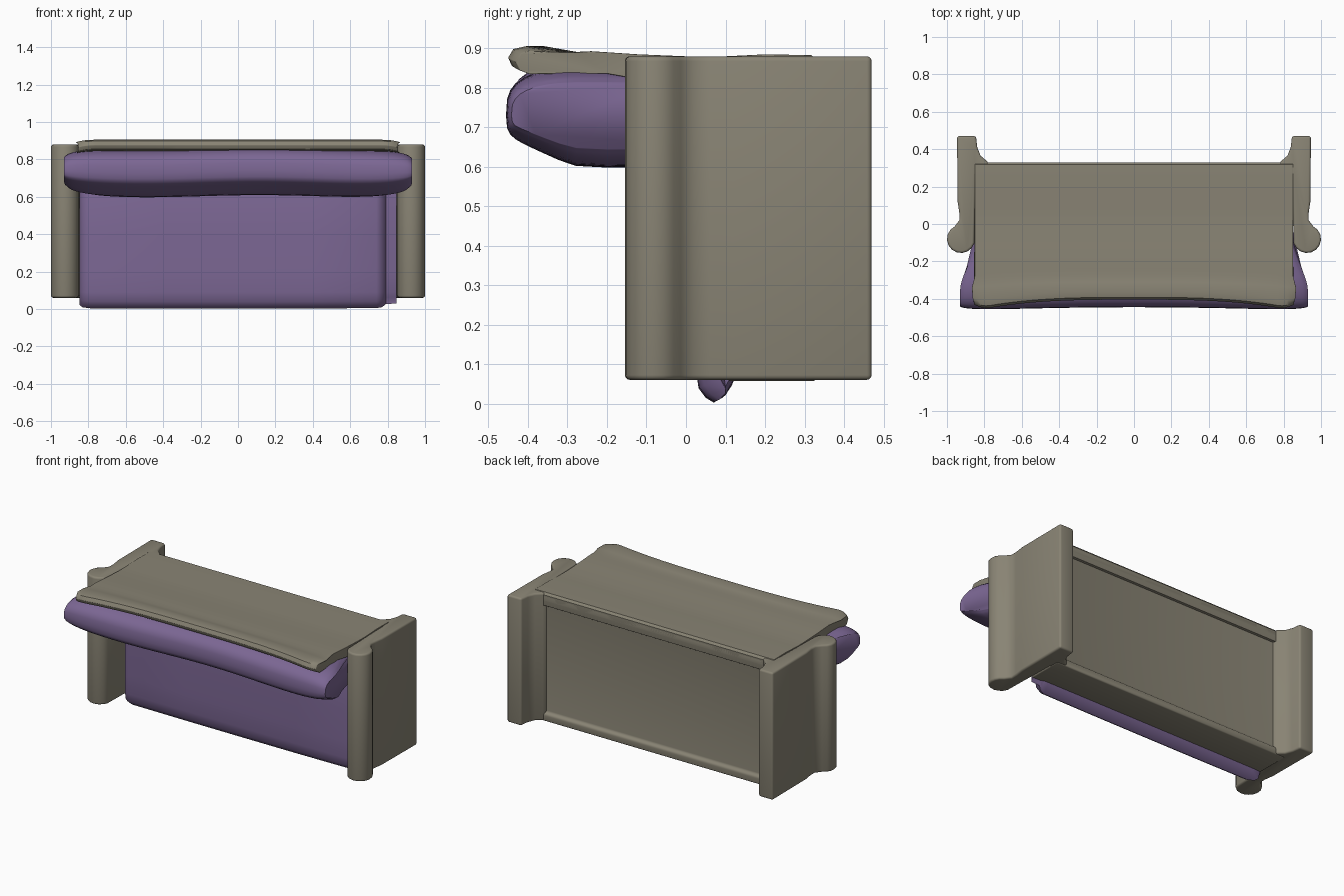
import bpy, bmesh, math
from math import sin, cos, pi

if "Cube" in bpy.data.objects:
    bpy.data.objects.remove(bpy.data.objects["Cube"])


def material(name, rgb):
    m = bpy.data.materials.new(name)
    m.diffuse_color = (*rgb, 1)
    m.use_nodes = True
    m.node_tree.nodes["Principled BSDF"].inputs["Base Color"].default_value = m.diffuse_color
    return m


FRAME = material("beige_fabric", (0.25, 0.23, 0.175))
PURPLE = material("purple_fabric", (0.20, 0.135, 0.295))


def finish(name, bm, mat, bevel=0.0, angle=40):
    bmesh.ops.recalc_face_normals(bm, faces=bm.faces)
    me = bpy.data.meshes.new(name)
    bm.to_mesh(me)
    bm.free()
    ob = bpy.data.objects.new(name, me)
    bpy.context.collection.objects.link(ob)
    me.materials.append(mat)
    bpy.ops.object.select_all(action='DESELECT')
    bpy.context.view_layer.objects.active = ob
    ob.select_set(True)
    if bevel:
        b = ob.modifiers.new("bevel", 'BEVEL')
        b.width, b.segments, b.limit_method = bevel, 3, 'ANGLE'
        b.angle_limit = math.radians(50)
        bpy.ops.object.modifier_apply(modifier=b.name)
    bpy.ops.object.shade_smooth_by_angle(angle=math.radians(angle))
    return ob


def loft(sections):
    # skin closed rings of equal length and cap the two ends
    bm = bmesh.new()
    rings = [[bm.verts.new(p) for p in s] for s in sections]
    n = len(rings[0])
    for a, b in zip(rings, rings[1:]):
        for i in range(n):
            j = (i + 1) % n
            bm.faces.new((a[i], a[j], b[j], b[i]))
    bm.faces.new(rings[0])
    bm.faces.new(rings[-1])
    return bm


def smoothstep(t):
    t = max(0.0, min(1.0, t))
    return t * t * (3 - 2 * t)


# Arms: one scroll profile seen from above, extruded upward, mirrored
roll = [(0.925 + 0.075 * cos(a), -0.08 + 0.075 * sin(a))
        for a in (pi * (-0.9 + 0.125 * i) for i in range(11))]
arm_profile = roll + [
    (0.934, 0.02), (0.934, 0.06), (0.943, 0.12), (0.946, 0.47), (0.845, 0.47),
    (0.838, 0.41), (0.82, 0.365), (0.785, 0.335), (0.77, 0.30), (0.845, 0.26)]
for side, label in ((1, "right_arm"), (-1, "left_arm")):
    finish(label, loft([[(side * x, y, z) for x, y in arm_profile]
                        for z in (0.060, 0.879)]), FRAME, 0.012)

# Base box with a shallow panel recess on its exposed rear face
bm = bmesh.new()
bmesh.ops.create_cube(bm, size=1)
for v in bm.verts:
    v.co.x *= 1.70
    v.co.y = 0.215 + v.co.y * 0.23
    v.co.z = 0.462 + v.co.z * 0.81
bm.normal_update()
rear = [f for f in bm.faces if f.normal.y > 0.9]
bmesh.ops.inset_region(bm, faces=rear, thickness=0.06, depth=0)
bmesh.ops.inset_region(bm, faces=rear, thickness=0.02, depth=-0.018)
finish("base", bm, FRAME, 0.008)

# Backrest slab: side profile swept across the width, rounded flared corners
slab_profile = [(0.33, 0.80), (0.33, 0.868), (0.318, 0.882), (0.20, 0.884),
                (0.08, 0.878), (0.0, 0.879), (-0.12, 0.884), (-0.24, 0.892),
                (-0.28, 0.89), (-0.34, 0.896), (-0.42, 0.905), (-0.452, 0.898),
                (-0.465, 0.876), (-0.455, 0.855), (-0.42, 0.846), (-0.2, 0.835), (0.0, 0.80)]
sections = []
for i in range(41):
    s = sin(pi / 2 * (-1 + i / 20))
    corner = max(0.0, (abs(s) - 0.90) / 0.10) ** 2
    ring = []
    for y, z in slab_profile:
        flare = smoothstep((-y - 0.25) / 0.18)
        tip = smoothstep((-y - 0.36) / 0.10)
        x = s * (0.85 + 0.03 * flare - 0.025 * tip)
        ring.append((x, y + flare * (0.06 * (1 - abs(s) ** 3)) + tip * 0.035 * corner,
                     z - 0.012 * corner * flare))
    sections.append(ring)
finish("backrest", loft(sections), FRAME, 0.01)

# Back cushion: plump roll under the slab, bulging past the arms at the front
sections = []
N = 36
for i in range(41):
    s = sin(pi / 2 * (-1 + i / 20))
    k = (1 - min(abs(s), 0.998) ** 8) ** 0.5
    ring = []
    for j in range(N):
        a = 2 * pi * j / N
        c, d = cos(a), sin(a)
        y = -0.20 + 0.265 * math.copysign(abs(c) ** 0.65, c) * (0.9 + 0.1 * k)
        h = 0.13 * math.copysign(abs(d) ** 0.65, d)
        z = 0.733 + h * (0.6 + 0.4 * k)
        # lift the lower front edge into a rounded nose
        z += 0.04 * max(0.0, -d) ** 0.8 * smoothstep((-y - 0.25) / 0.2)
        y += 0.02 * (1 - s * s) * smoothstep((-y - 0.2) / 0.2)
        x = s * (0.845 + 0.085 * smoothstep((-y - 0.08) / 0.28))
        ring.append((x, y, z + 0.006 * sin(5 * x + 1)))
    sections.append(ring)
finish("back_cushion", loft(sections), PURPLE, angle=70)

# Seat cushion: flat pad with a rounded nose hanging below the base
seat_profile = [(0.12, 0.66), (0.045, 0.66), (0.03, 0.58), (0.025, 0.40), (0.022, 0.20),
                (0.024, 0.09), (0.032, 0.04), (0.05, 0.016), (0.07, 0.004),
                (0.092, 0.016), (0.115, 0.045), (0.13, 0.08), (0.13, 0.30)]
sections = []
for x, push in ((-0.848, 0.045), (-0.83, 0.012), (-0.79, 0.0), (-0.4, -0.004), (0, -0.004),
                (0.4, -0.002), (0.74, 0.002), (0.77, 0.015), (0.79, 0.055), (0.848, 0.065)):
    sections.append([(x, max(y, min(y + push, 0.1)), z + (push * 0.4 if z < 0.06 else 0))
                     for y, z in seat_profile])
finish("seat_cushion", loft(sections), PURPLE, angle=50)
